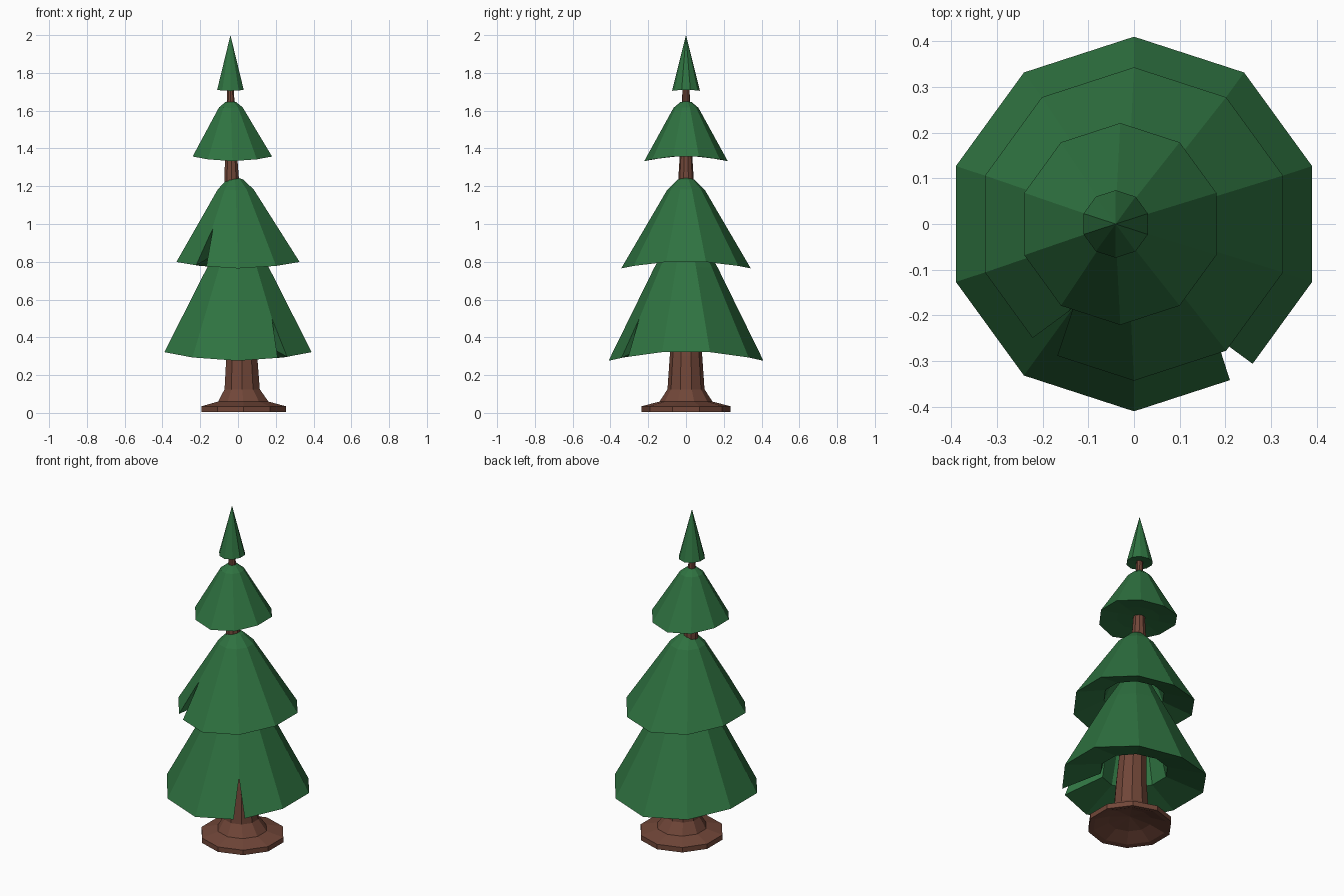
import bpy, bmesh, math
from mathutils import Vector

if "Cube" in bpy.data.objects:
    bpy.data.objects.remove(bpy.data.objects["Cube"])

SIDES = 10


def material(name, col):
    m = bpy.data.materials.new(name)
    m.diffuse_color = (*col, 1)
    m.use_nodes = True
    m.node_tree.nodes["Principled BSDF"].inputs["Base Color"].default_value = m.diffuse_color
    return m


GREEN = material("needle green", (0.028, 0.17, 0.052))
BROWN = material("bark brown", (0.165, 0.062, 0.04))


def finish(name, bm, mat):
    bmesh.ops.recalc_face_normals(bm, faces=bm.faces)
    me = bpy.data.meshes.new(name)
    bm.to_mesh(me)
    bm.free()
    me.materials.append(mat)
    ob = bpy.data.objects.new(name, me)
    bpy.context.collection.objects.link(ob)
    return ob


def lathe(name, rings, mat, bend=0.0):
    """Closed low-poly turned shape; rings are (radius, z, centre x). bend lifts the left and right rim."""
    bm = bmesh.new()
    prev = None
    for r, z, cx in rings:
        if r == 0:
            cur = [bm.verts.new((cx, 0, z))] * SIDES
        else:
            cur = []
            for i in range(SIDES):
                a = math.pi / 2 + i * math.tau / SIDES
                x, y = r * math.cos(a), r * math.sin(a)
                cur.append(bm.verts.new((cx + x, y, z + bend * x * x)))
        if prev:
            for i in range(SIDES):
                j = (i + 1) % SIDES
                bm.faces.new(list(dict.fromkeys((prev[i], prev[j], cur[j], cur[i]))))
        prev = cur
    return finish(name, bm, mat)


def notch(ob, angle, half, z0, z1, r0, mat):
    """Cut a pointed wedge radially through the rim of a tier."""
    a = math.radians(angle)
    d, t = Vector((math.cos(a), math.sin(a), 0)), Vector((-math.sin(a), math.cos(a), 0))
    drop = 0.1
    w = half * (z1 - z0 + drop) / (z1 - z0)
    bm = bmesh.new()
    ends = []
    for r in (r0, 0.6):
        ends.append([bm.verts.new(d * r + t * s + Vector((0, 0, z)))
                     for s, z in ((-w, z0 - drop), (w, z0 - drop), (0, z1))])
    bm.faces.new(ends[0])
    bm.faces.new(ends[1])
    for i in range(3):
        j = (i + 1) % 3
        bm.faces.new((ends[0][i], ends[0][j], ends[1][j], ends[1][i]))
    cutter = finish("notch_cutter", bm, mat)
    cutter.hide_render = True
    mod = ob.modifiers.new("notch", 'BOOLEAN')
    mod.operation = 'DIFFERENCE'
    mod.solver = 'EXACT'
    mod.object = cutter
    bpy.context.view_layer.objects.active = ob
    bpy.ops.object.modifier_apply(modifier=mod.name)
    bpy.data.objects.remove(cutter)


# Trunk with flared, hollow-bottomed foot, leaning slightly left as it rises
lathe("trunk", [(0, 0.07, 0.03), (0.12, 0.045, 0.03), (0.205, 0.01, 0.03), (0.235, 0.005, 0.03),
                (0.235, 0.035, 0.03), (0.14, 0.06, 0.028), (0.098, 0.125, 0.022),
                (0.086, 0.3, 0.02), (0.06, 0.8, -0.012), (0.04, 1.25, -0.034),
                (0.034, 1.35, -0.036), (0.018, 1.73, -0.04), (0, 1.74, -0.04)], BROWN)

# Bottom tier: outer cone, shallow underside, hollow core
lower = lathe("lower_tier", [(0, 0.88, -0.01), (0.10, 0.78, -0.005), (0.19, 0.365, 0),
                             (0.41, 0.276, 0), (0.17, 0.765, 0), (0.06, 0.97, -0.01),
                             (0, 1.0, -0.01)], GREEN, 0.30)
notch(lower, 306, 0.032, 0.285, 0.50, 0.1, GREEN)

# Second tier
middle = lathe("middle_tier", [(0, 1.14, -0.015), (0.07, 1.1, -0.01), (0.17, 0.84, 0),
                               (0.343, 0.765, 0), (0.1, 1.18, -0.012), (0.045, 1.235, -0.016),
                               (0, 1.25, -0.016)], GREEN, 0.32)
notch(middle, 234, 0.034, 0.775, 0.975, 0.12, GREEN)

# Third tier, shallow closed underside
lathe("upper_tier", [(0, 1.36, -0.03), (0.12, 1.352, -0.03), (0.221, 1.333, -0.03),
                     (0.066, 1.615, -0.038), (0.03, 1.645, -0.038), (0, 1.652, -0.038)],
      GREEN, 0.55)

# Pointed tip
lathe("tree_tip", [(0, 1.715, -0.04), (0.074, 1.705, -0.04), (0, 2.0, -0.04)], GREEN, 1.0)
